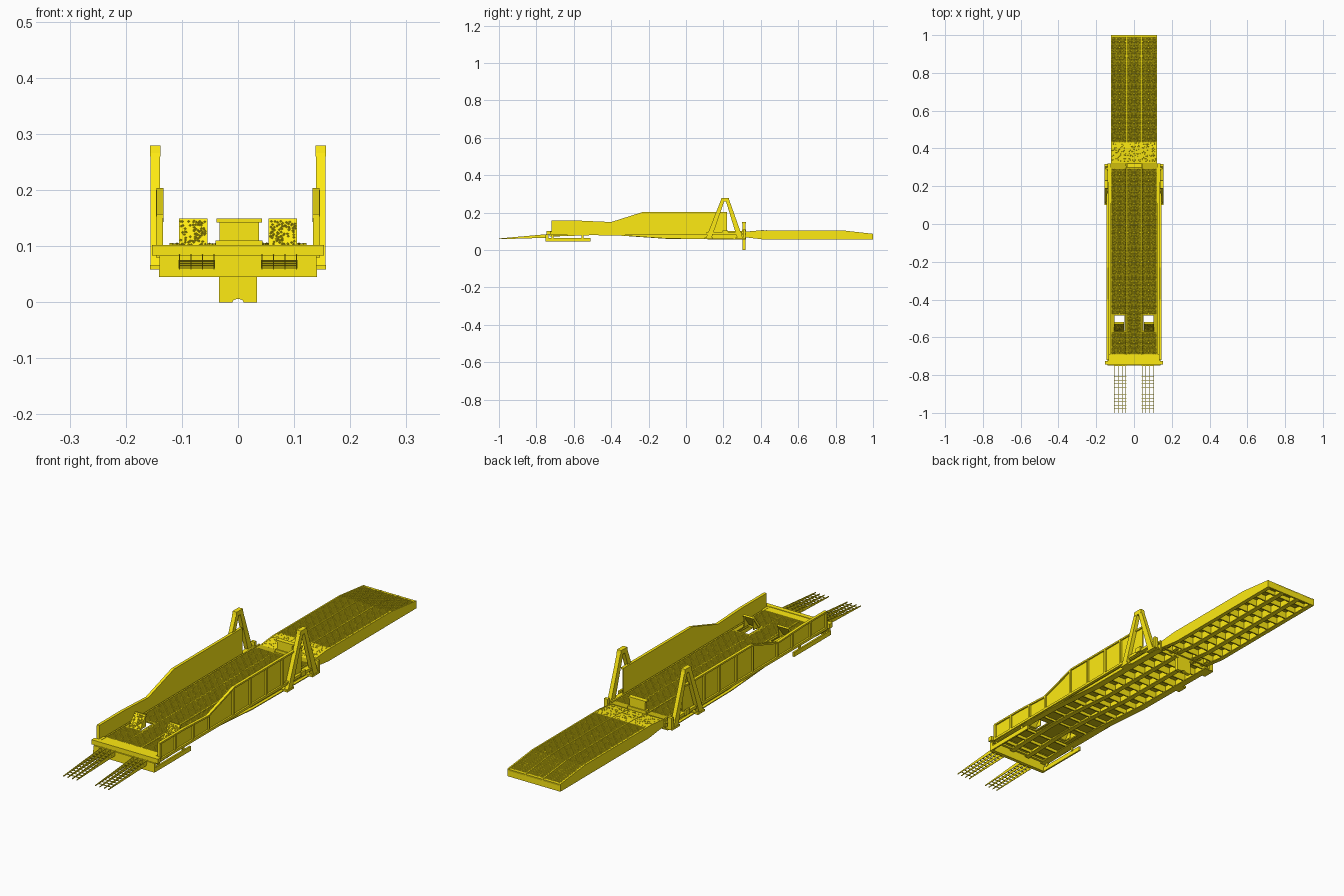
import bpy, bmesh, math, random

if "Cube" in bpy.data.objects:
    bpy.data.objects.remove(bpy.data.objects["Cube"])


def material(name, rgb):
    m = bpy.data.materials.new(name)
    m.diffuse_color = (*rgb, 1)
    m.use_nodes = True
    m.node_tree.nodes["Principled BSDF"].inputs["Base Color"].default_value = m.diffuse_color
    return m


YELLOW = material("yellow_paint", (1.0, 0.83, 0.006))
TREAD = material("tread_paint", (0.62, 0.51, 0.004))
random.seed(3)


def finish(name, bm, mat, recalc=True):
    if recalc:
        bmesh.ops.recalc_face_normals(bm, faces=bm.faces)
    me = bpy.data.meshes.new(name)
    bm.to_mesh(me)
    bm.free()
    me.materials.append(mat)
    ob = bpy.data.objects.new(name, me)
    bpy.context.collection.objects.link(ob)
    return ob


def loft(bm, a, b):
    """Closed solid between two matching outlines."""
    a = [bm.verts.new(p) for p in a]
    b = [bm.verts.new(p) for p in b]
    bm.faces.new(a)
    bm.faces.new(b[::-1])
    for i in range(len(a)):
        j = (i + 1) % len(a)
        bm.faces.new((a[i], a[j], b[j], b[i]))


def prisms(name, items, mat=YELLOW, mirror=False):
    """items: side (y, z) outline extruded from x0 to x1; optionally mirrored."""
    bm = bmesh.new()
    for pts, x0, x1 in items:
        for a, b in ((x0, x1), (-x1, -x0)) if mirror else ((x0, x1),):
            loft(bm, [(a, y, z) for y, z in pts], [(b, y, z) for y, z in pts])
    return finish(name, bm, mat)


def rect(y0, y1, z0, z1):
    return [(y0, z0), (y1, z0), (y1, z1), (y0, z1)]


def interp(table, y):
    for (ya, za), (yb, zb) in zip(table, table[1:]):
        if y <= yb:
            return za + (zb - za) * (y - ya) / (yb - ya)
    return table[-1][1]


DECK = 0.098
RAMP_TOP = [(0.32, 0.096), (0.40, 0.104), (0.84, 0.103), (1.0, 0.085)]
RAMP_LOW = [(0.32, 0.068), (0.42, 0.056), (1.0, 0.056)]
HULL_LOW = [(-0.73, 0.072), (-0.5, 0.080), (-0.35, 0.077), (-0.1, 0.060), (0.32, 0.056)]
WALL_TOP = [(-0.72, 0.157), (-0.56, 0.157), (-0.40, 0.150), (-0.23, 0.204), (0.22, 0.204)]


# Main deck: three lanes, outer lanes broken by two openings
def deck_pad(y0, y1):
    return rect(y0, y1, DECK - 0.006, DECK)


prisms("main_deck_centre_lane", [(deck_pad(-0.69, 0.32), -0.037, 0.037)], TREAD)
prisms("main_deck_outer_lanes", [
    (deck_pad(-0.69, -0.565), 0.043, 0.122),
    (deck_pad(-0.485, 0.32), 0.043, 0.122),
    (deck_pad(-0.565, -0.485), 0.043, 0.051),
    (deck_pad(-0.565, -0.485), 0.104, 0.122)], TREAD, True)

# Hull girders and stringers follow the sloping underside
girder = HULL_LOW + [(0.32, DECK + 0.003), (-0.73, DECK + 0.003)]
prisms("hull_side_girders", [(girder, 0.122, 0.128)], mirror=True)
stringer = HULL_LOW + [(0.32, DECK + 0.001), (-0.73, DECK + 0.001)]
prisms("hull_stringers", [(stringer, 0.037, 0.041)], mirror=True)
flange = HULL_LOW + [(y, z + 0.004) for y, z in HULL_LOW[::-1]]
prisms("hull_bottom_flanges", [(flange, 0.030, 0.050), (flange, 0.112, 0.140)], mirror=True)
prisms("side_ledges", [(rect(-0.73, 0.32, 0.084, 0.089), 0.122, 0.140)], mirror=True)

# Cross beams under main deck
beams = []
for i in range(17):
    y = -0.70 + i * 0.0625
    if not -0.57 < y < -0.48:
        beams.append((rect(y, y + 0.006, interp(HULL_LOW, y) + 0.004, DECK - 0.005), -0.122, 0.122))
prisms("hull_cross_beams", beams)

# Front end beams and the low bumper frame
prisms("front_end_beam", [(rect(-0.745, -0.725, 0.083, 0.102), -0.153, 0.153),
                          (rect(-0.725, -0.69, 0.090, 0.100), -0.138, 0.138)])
prisms("front_bumper", [(rect(-0.75, -0.735, 0.045, 0.083), -0.140, 0.140)])
prisms("bumper_side_rails", [(rect(-0.75, -0.51, 0.045, 0.064), 0.134, 0.141)], mirror=True)
prisms("bumper_hangers", [(rect(y, y + 0.012, 0.060, 0.086), 0.132, 0.137)
                          for y in (-0.72, -0.56)], mirror=True)

# Raised hinged stop flaps
flap = [(-0.568, DECK), (-0.555, DECK), (-0.520, 0.147), (-0.530, 0.149)]
prisms("stop_flaps", [(flap, 0.054, 0.105)], YELLOW, True)
prisms("stop_flap_ribs", [([(-0.555, DECK), (-0.525, DECK), (-0.523, 0.140)], x, x + 0.004)
                          for x in (0.056, 0.098)], mirror=True)

# Stepped side walls with top rail and outer ribs
wall = [(-0.72, 0.082), (0.22, 0.082)] + WALL_TOP[::-1]
prisms("side_walls", [(wall, 0.134, 0.139)], mirror=True)
rail = WALL_TOP + [(y, z - 0.007) for y, z in WALL_TOP[::-1]]
prisms("wall_top_rails", [(rail, 0.133, 0.145)], mirror=True)
ribs = [(rect(y, y + 0.009, 0.082, interp(WALL_TOP, y) - 0.004), 0.138, 0.146)
        for y in (-0.72, -0.62, -0.50, -0.40, -0.24, -0.13, -0.02, 0.08)]
prisms("wall_ribs", ribs, mirror=True)
prisms("wall_bottom_rails", [(rect(-0.72, 0.22, 0.080, 0.090), 0.134, 0.146)], mirror=True)

# A-frame towers
front_leg = [(0.105, 0.060), (0.135, 0.060), (0.206, 0.266), (0.186, 0.266)]
rear_leg = [(0.275, 0.060), (0.305, 0.060), (0.232, 0.266), (0.212, 0.266)]
cap = [(0.185, 0.260), (0.233, 0.260), (0.229, 0.279), (0.189, 0.279)]
prisms("a_frame_towers", [(front_leg, 0.139, 0.156), (rear_leg, 0.139, 0.156),
                          (cap, 0.138, 0.157)], mirror=True)
prisms("tower_feet", [(rect(0.10, 0.145, 0.058, 0.066), 0.122, 0.157),
                      (rect(0.265, 0.315, 0.058, 0.066), 0.122, 0.157),
                      (rect(0.305, 0.318, 0.060, 0.110), 0.138, 0.155),
                      (rect(0.11, 0.30, 0.084, 0.096), 0.128, 0.150)], mirror=True)
prisms("tower_brackets", [(rect(0.196, 0.224, 0.085, 0.105), 0.148, 0.156)], mirror=True)

# Rear coupling: lower forked tongue and capped post above deck
arch = [(0.010 * math.cos(math.pi * i / 6), 0.006 * math.sin(math.pi * i / 6)) for i in range(7)]
tongue = arch[::-1] + [(0.034, 0), (0.034, 0.1), (-0.034, 0.1), (-0.034, 0)]
bm = bmesh.new()
loft(bm, [(x, 0.302, z) for x, z in tongue], [(x, 0.318, z) for x, z in tongue])
finish("coupling_tongue", bm, YELLOW)
prisms("coupling_post", [(rect(0.303, 0.317, 0.095, 0.142), -0.033, 0.037),
                         (rect(0.300, 0.320, 0.142, 0.149), -0.038, 0.043),
                         (rect(0.299, 0.321, DECK, 0.110), -0.040, 0.044)])

# Rear ramp: lanes, side girders, stringers and cross beams
skin = RAMP_TOP + [(y, z - 0.006) for y, z in RAMP_TOP[::-1]]
prisms("ramp_centre_lane", [(skin, -0.037, 0.037)], TREAD)
prisms("ramp_outer_lanes", [(skin, 0.041, 0.117)], TREAD, True)
ramp_side = RAMP_LOW + [(y, z + 0.002) for y, z in RAMP_TOP[::-1]]
prisms("ramp_girders", [(ramp_side, 0.116, 0.122), (ramp_side, 0.037, 0.041)], mirror=True)
ramp_flange = RAMP_LOW + [(y, z + 0.004) for y, z in RAMP_LOW[::-1]]
prisms("ramp_bottom_flanges", [(ramp_flange, 0.030, 0.050), (ramp_flange, 0.104, 0.121)], mirror=True)
prisms("ramp_cross_beams", [(rect(y, y + 0.006, 0.068, interp(RAMP_TOP, y + 0.006) - 0.004), -0.117, 0.117)
                            for y in [0.36 + 0.058 * i for i in range(11)]])
prisms("ramp_end_lip", [(rect(0.992, 1.0, 0.056, 0.086), -0.122, 0.122),
                        (rect(0.32, 0.328, 0.066, 0.096), -0.12, 0.12)])
transition = [(y, z + 0.001) for y, z in ((0.322, 0.096), (0.40, 0.104), (0.435, 0.104))]
prisms("ramp_transition_plate", [(transition + [(y, z - 0.003) for y, z in transition[::-1]], x, x + 0.075)
                                 for x in (-0.116, -0.0375, 0.041)])
prisms("ramp_hinge_knuckles", [(rect(0.306, 0.350, 0.070, 0.090), x, x + 0.014)
                               for x in (0.055, 0.095)], mirror=True)

# Front loading forks: tapered tines with thin rungs
tine = [(-1.0, 0.058), (-0.735, 0.066), (-0.735, 0.086), (-1.0, 0.062)]
prisms("fork_tines", [(tine, x, x + 0.002) for x in (0.042, 0.062, 0.083, 0.103)], mirror=True)
rungs = []
for i in range(13):
    y = -0.98 + i * 0.019
    z = 0.059 + (y + 1) * 0.06
    rungs.append((rect(y, y + 0.002, z, z + 0.003), 0.041, 0.106))
prisms("fork_rungs", rungs, mirror=True)


# Fine raised tread studs on both decks; sparse on transition plate and flaps
def stud(bm, x, y, height, a, b, slope=0.0):
    base = [bm.verts.new((x + dx, y + dy, height + slope * dy))
            for dx, dy in ((a, 0), (0, b), (-a, 0), (0, -b))]
    tip = bm.verts.new((x, y - 0.0008 * slope, height + 0.0016))
    for i in range(4):
        bm.faces.new((base[i], base[(i + 1) % 4], tip))


bm = bmesh.new()
for row in range(262):
    y = -0.685 + row * 0.0064
    if 0.294 < y < 0.328 or y > 0.988:
        continue
    top = DECK if y < 0.32 else interp(RAMP_TOP, y) + (0.001 if y < 0.435 else 0)
    for col in range(-18, 19):
        x = col * 0.0064
        if abs(abs(x) - 0.039) < 0.003 or (-0.575 < y < -0.475 and abs(x) > 0.043):
            continue
        if 0.32 < y < 0.435 and random.random() < 0.75:
            continue
        a, b = (0.0032, 0.002) if (row + col) % 2 else (0.002, 0.0032)
        stud(bm, x, y, top, a, b)
slope = (0.149 - DECK) / (-0.530 + 0.568)
for i in range(160):
    x, y = random.uniform(0.057, 0.102), random.uniform(-0.565, -0.533)
    stud(bm, random.choice((-1, 1)) * x, y, DECK + slope * (y + 0.568), 0.0025, 0.0015, slope)
finish("deck_tread_studs", bm, TREAD, recalc=False)
